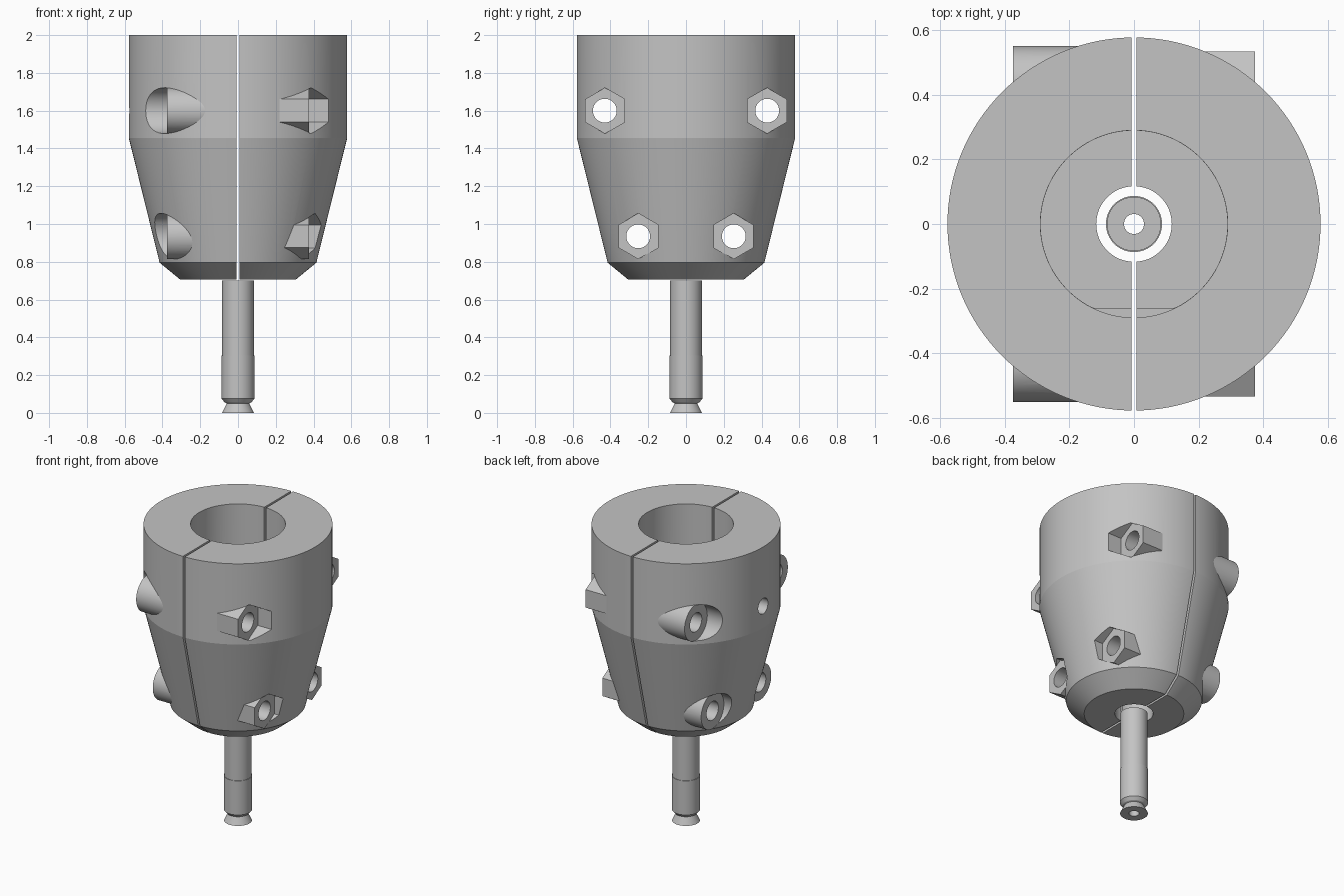
import bpy, bmesh
from math import sin, cos, pi, radians
from mathutils import Vector, Matrix

cube = bpy.data.objects.get("Cube")
if cube:
    bpy.data.objects.remove(cube, do_unlink=True)

grey = bpy.data.materials.new("plain_grey")
grey.use_nodes = True
grey.diffuse_color = (0.55, 0.55, 0.55, 1)
grey.node_tree.nodes["Principled BSDF"].inputs["Base Color"].default_value = grey.diffuse_color


def finish(bm, name):
    bmesh.ops.recalc_face_normals(bm, faces=bm.faces)
    mesh = bpy.data.meshes.new(name)
    bm.to_mesh(mesh)
    bm.free()
    mesh.materials.append(grey)
    obj = bpy.data.objects.new(name, mesh)
    bpy.context.collection.objects.link(obj)
    return obj


def lathe(name, profile, steps):
    """Spin a closed (radius, z) outline about the z axis."""
    bm = bmesh.new()
    verts = [bm.verts.new((r, 0, z)) for r, z in profile]
    edges = [bm.edges.new((v, verts[i - 1])) for i, v in enumerate(verts)]
    bmesh.ops.spin(bm, geom=verts + edges, cent=(0, 0, 0), axis=(0, 0, 1),
                   angle=2 * pi, steps=steps, use_merge=True)
    bmesh.ops.remove_doubles(bm, verts=bm.verts, dist=1e-5)
    return finish(bm, name)


def prism(name, sides, r, start, end, flat=None):
    """Straight prism between two points along x or z; flat limits its -y side."""
    start, end = Vector(start), Vector(end)
    along_x = abs(end.x - start.x) > abs(end.z - start.z)
    bm = bmesh.new()
    pts = []
    for i in range(sides):
        a = 2 * pi * i / sides
        u, v = r * sin(a), r * cos(a)
        p = Vector((0, u, v)) if along_x else Vector((u, v, 0))
        if flat is not None:
            p.y = max(p.y, flat)
        pts.append(bm.verts.new(start + p))
    face = bm.faces.new(pts)
    ext = bmesh.ops.extrude_face_region(bm, geom=[face], use_keep_orig=True)
    moved = [g for g in ext["geom"] if isinstance(g, bmesh.types.BMVert)]
    bmesh.ops.translate(bm, verts=moved, vec=end - start)
    return finish(bm, name)


def block(name, centre, size):
    bm = bmesh.new()
    mat = Matrix.Translation(centre) @ Matrix.Diagonal((*size, 1))
    bmesh.ops.create_cube(bm, size=1, matrix=mat)
    return finish(bm, name)


def combine(obj, tool, operation):
    """Apply a boolean and remove the tool."""
    mod = obj.modifiers.new(operation.lower(), 'BOOLEAN')
    mod.operation, mod.object, mod.solver = operation, tool, 'EXACT'
    bpy.ops.object.select_all(action='DESELECT')
    bpy.context.view_layer.objects.active = obj
    obj.select_set(True)
    bpy.ops.object.modifier_apply(modifier=mod.name)
    bpy.data.objects.remove(tool, do_unlink=True)


def smooth(obj):
    bpy.ops.object.select_all(action='DESELECT')
    bpy.context.view_layer.objects.active = obj
    obj.select_set(True)
    bpy.ops.object.shade_smooth_by_angle(angle=radians(10))


BOLTS = [(sy * y, z) for y, z in ((0.43, 1.6), (0.253, 0.935)) for sy in (-1, 1)]
SEAT = 0.375    # distance of the bolt seats from the split
GAP = 0.007     # half the split width


def clamp_half(name, side, boss_sides):
    # tapered outer shell with the narrow shaft hole
    half = lathe(name, [(0.117, 0.705), (0.305, 0.705), (0.415, 0.795),
                        (0.578, 1.455), (0.578, 2.0), (0.117, 2.0)], 128)
    # wide bore, with a flat on the front of its lower part
    combine(half, prism("bore", 128, 0.29, (0, 0, 1.5), (0, 0, 2.2)), 'DIFFERENCE')
    combine(half, prism("lower_bore", 128, 0.2895, (0, 0, 1.1), (0, 0, 1.6), -0.26), 'DIFFERENCE')
    # one side of the split
    combine(half, block("side", (side * (GAP + 1), 0, 1.2), (2, 4, 4)), 'INTERSECT')
    # bolt bosses, each with a seat recessed into the wall
    for y, z in BOLTS:
        boss = prism("boss", boss_sides, 0.121, (side * 0.02, y, z), (side * 0.65, y, z))
        combine(half, boss, 'UNION')
    for y, z in BOLTS:
        seat = prism("seat", boss_sides, 0.1215, (side * SEAT, y, z), (side * 0.9, y, z))
        combine(half, seat, 'DIFFERENCE')
    # bolt holes
    for y, z in BOLTS:
        hole = prism("hole", 48, 0.063, (side * -0.1, y, z), (side * 0.8, y, z))
        combine(half, hole, 'DIFFERENCE')
    return half


nut_half = clamp_half("nut_side_half", 1, 6)
bolt_half = clamp_half("bolt_side_half", -1, 64)
# set screw hole through one wall
combine(bolt_half, prism("screw_hole", 48, 0.052, (-0.15, 0, 1.6), (-0.8, 0, 1.6)), 'DIFFERENCE')

# hollow shaft with a necked, flared foot
shaft = lathe("hollow_shaft", [(0.031, 0), (0.085, 0), (0.06, 0.05), (0.07, 0.055),
                               (0.087, 0.075), (0.087, 0.305), (0.084, 0.305),
                               (0.084, 0.702), (0.031, 0.702)], 64)

for part in (nut_half, bolt_half, shaft):
    smooth(part)
